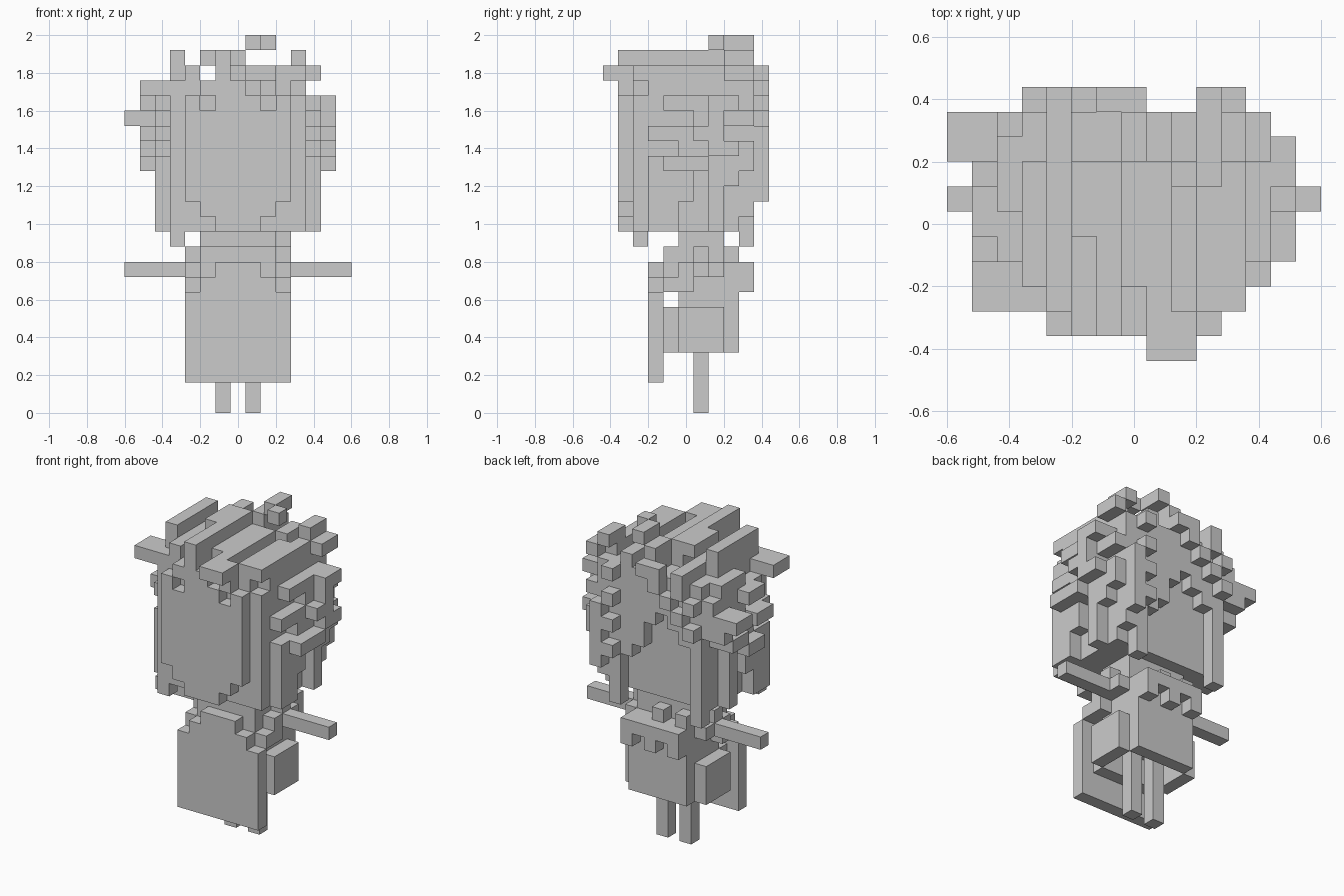
import bpy
import bmesh

if "Cube" in bpy.data.objects:
    bpy.data.objects.remove(bpy.data.objects["Cube"])

U = 0.08  # size of one cube
DIRS = {
    (1, 0, 0): ((1, 0, 0), (1, 1, 0), (1, 1, 1), (1, 0, 1)),
    (-1, 0, 0): ((0, 0, 0), (0, 0, 1), (0, 1, 1), (0, 1, 0)),
    (0, 1, 0): ((0, 1, 0), (0, 1, 1), (1, 1, 1), (1, 1, 0)),
    (0, -1, 0): ((0, 0, 0), (1, 0, 0), (1, 0, 1), (0, 0, 1)),
    (0, 0, 1): ((0, 0, 1), (1, 0, 1), (1, 1, 1), (0, 1, 1)),
    (0, 0, -1): ((0, 0, 0), (0, 1, 0), (1, 1, 0), (1, 0, 0)),
}

grey = bpy.data.materials.new("plain_grey")
grey.diffuse_color = (0.6, 0.6, 0.6, 1)
grey.use_nodes = True
grey.node_tree.nodes["Principled BSDF"].inputs["Base Color"].default_value = grey.diffuse_color


def fill(boxes):
    """Cubes inside boxes given as (x0, x1, y0, y1, z0, z1)."""
    return {(x, y, z) for x0, x1, y0, y1, z0, z1 in boxes
            for x in range(x0, x1) for y in range(y0, y1) for z in range(z0, z1)}


def part(name, boxes, holes=()):
    """Fill boxes with cubes, remove holes and keep the outer skin."""
    cells = fill(boxes) - fill(holes)
    bm = bmesh.new()
    verts = {}
    for c in sorted(cells):
        for d, quad in DIRS.items():
            if tuple(a + b for a, b in zip(c, d)) in cells:
                continue
            face = []
            for q in quad:
                p = tuple(a + b for a, b in zip(c, q))
                if p not in verts:
                    verts[p] = bm.verts.new(((p[0] - 7.5) * U, (p[1] - 5.5) * U, p[2] * U))
                face.append(verts[p])
            bm.faces.new(face)
    me = bpy.data.meshes.new(name)
    bm.to_mesh(me)
    bm.free()
    me.materials.append(grey)
    ob = bpy.data.objects.new(name, me)
    bpy.context.collection.objects.link(ob)


def mirrored(boxes):
    return boxes + [(15 - b[1], 15 - b[0]) + tuple(b[2:]) for b in boxes]


# legs, arms
part("legs", mirrored([(6, 7, 6, 7, 0, 6)]))
part("arms", mirrored([(0, 5, 6, 7, 9, 10)]))

# hollow skirt with side bulges
part("skirt", [(4, 11, 5, 8, 4, 7), (5, 10, 4, 9, 4, 7)],
     [(5, 10, 5, 8, 4, 6)])

# bodice with stepped shoulders
part("bodice", [(5, 10, 5, 9, 7, 10), (5, 10, 4, 8, 9, 11),
                (5, 6, 8, 9, 10, 11), (7, 8, 8, 9, 10, 11)] + mirrored([
    (4, 5, 4, 5, 8, 9), (4, 5, 5, 6, 8, 10), (4, 5, 6, 7, 9, 11),
    (4, 5, 7, 8, 9, 10)]))

# apron with stepped bib
part("apron", [(4, 11, 3, 4, 2, 8), (5, 10, 3, 4, 8, 9), (6, 9, 3, 4, 9, 10),
               (5, 10, 4, 5, 8, 11)])

# stepped collar on the back
part("back_collar", [(5, 10, 9, 10, 9, 10), (5, 6, 9, 10, 8, 9),
                     (9, 10, 9, 10, 8, 9), (7, 8, 9, 10, 8, 9)])

# neck and head
part("neck", [(5, 10, 5, 8, 11, 12)])
part("head", [(4, 11, 2, 9, 12, 21), (3, 12, 3, 9, 12, 21)])
part("face", [(4, 11, 1, 2, 14, 20), (5, 10, 1, 2, 13, 20),
              (6, 9, 1, 2, 12, 20)])

# hair framing the face and hanging down
part("hanging_locks", [
    (11, 12, 2, 3, 12, 21), (3, 4, 2, 3, 11, 21),
    (3, 4, 9, 10, 11, 17), (10, 11, 9, 10, 11, 17),
] + mirrored([(12, 13, 3, 5, 12, 17), (12, 13, 5, 6, 14, 17),
              (12, 13, 7, 8, 12, 17)]))

# right side: staggered bars with gaps between them
part("right_hair", [
    (12, 13, 4, 9, 20, 21), (13, 14, 7, 9, 20, 21), (12, 13, 6, 10, 19, 20),
    (13, 14, 7, 8, 19, 20), (12, 13, 3, 8, 18, 19), (13, 14, 6, 8, 18, 19),
    (12, 13, 5, 10, 17, 18), (13, 14, 7, 9, 17, 18), (12, 14, 4, 7, 16, 17),
    (12, 13, 8, 9, 15, 17), (12, 13, 9, 10, 16, 17),
])

# left side: staggered bars
part("left_hair", [
    (1, 4, 2, 4, 21, 22), (2, 4, 6, 9, 21, 22), (1, 3, 5, 7, 20, 21),
    (2, 3, 4, 10, 20, 21), (0, 3, 8, 10, 19, 20), (2, 3, 6, 8, 19, 20),
    (1, 3, 4, 6, 18, 19), (2, 3, 3, 8, 18, 19), (1, 3, 9, 10, 18, 19),
    (1, 3, 7, 9, 17, 18), (2, 3, 5, 9, 17, 18), (1, 3, 5, 7, 16, 17),
])

# back: hair parts in an upside-down V, with staggered cubes on both flanks
lows = {3: 16, 4: 17, 5: 18, 6: 19, 7: 18, 8: 16, 9: 15, 10: 14, 11: 13}
back = [(11, 12, 10, 11, 14, 19), (4, 5, 10, 11, 22, 23), (6, 8, 10, 11, 22, 23)]
for i, low in lows.items():
    back.append((i, i + 1, 9, 10, low, 22))
    top = 22 if i in (3, 4, 5, 6, 10) else low + 1
    back += [(i, i + 1, 10, 11, z, z + 1) for z in range(low + 1, top) if (i + z) % 2]
part("back_hair", back)

# crown: cap and fringe cubes
part("crown_cap", [
    (3, 12, 3, 10, 20, 22), (4, 11, 2, 3, 20, 22), (4, 5, 1, 2, 20, 21),
    (5, 6, 1, 2, 21, 22), (6, 8, 1, 2, 21, 22), (10, 11, 1, 2, 20, 21),
    (9, 10, 1, 2, 21, 22), (6, 9, 1, 2, 20, 21),
])

# crown: separate bars running front to back
part("crown_bars", [
    (3, 4, 3, 8, 22, 24), (4, 5, 2, 10, 22, 23), (5, 6, 5, 8, 23, 24),
    (6, 7, 1, 8, 22, 24), (7, 8, 3, 10, 22, 23), (7, 8, 8, 10, 23, 24),
    (8, 10, 0, 2, 22, 23), (8, 9, 2, 8, 22, 23), (10, 11, 2, 7, 22, 23),
    (11, 12, 2, 9, 22, 23), (9, 10, 8, 10, 22, 23), (12, 13, 8, 10, 22, 23),
    (11, 12, 8, 10, 23, 24), (8, 9, 8, 10, 24, 25), (9, 10, 7, 8, 24, 25),
])
